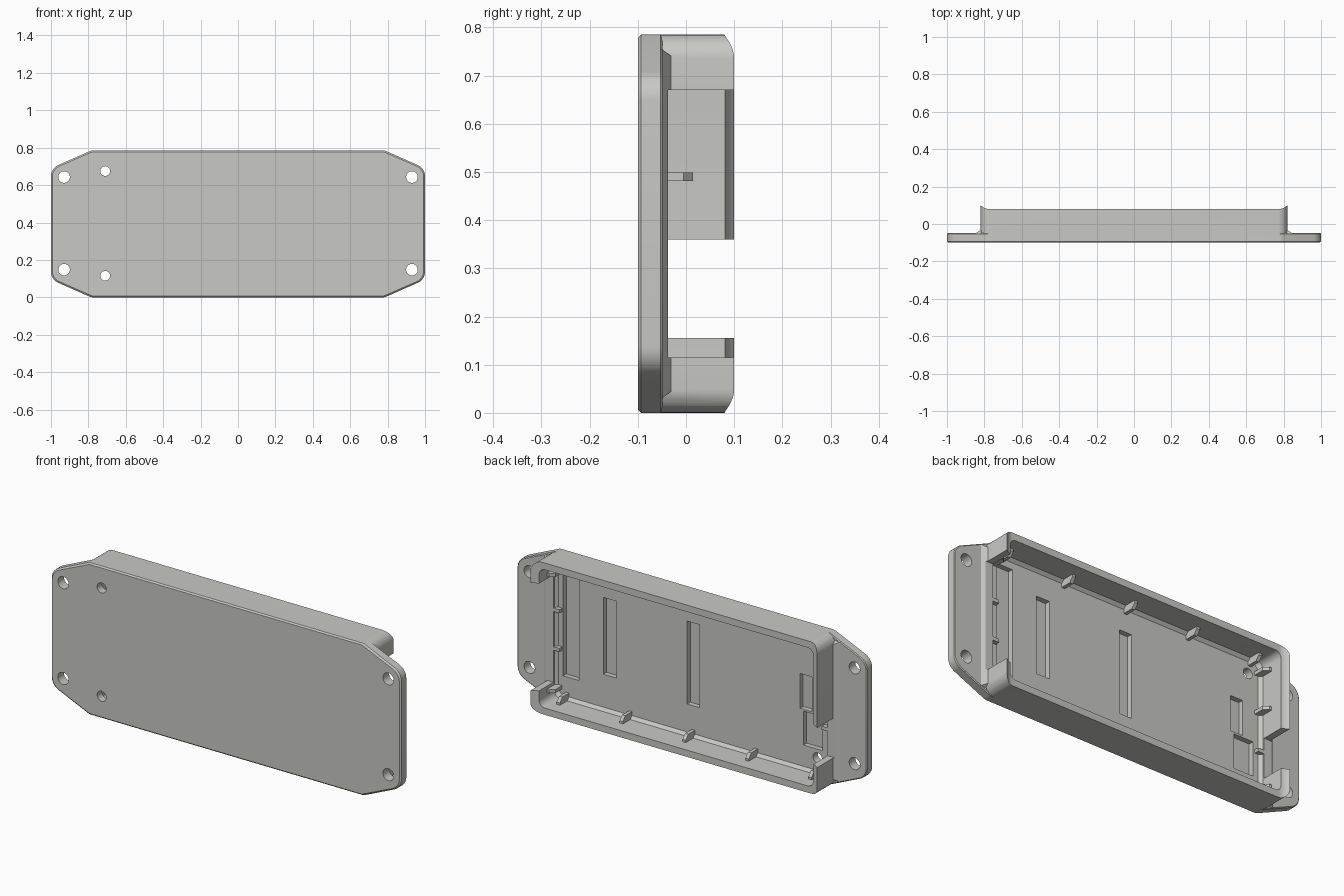
import bpy, bmesh, math
from mathutils import Vector

if "Cube" in bpy.data.objects:
    bpy.data.objects.remove(bpy.data.objects["Cube"])

H = 0.785          # overall height
CZ = H / 2         # centre height
FLOOR = -0.06      # inner floor level
CUT = -0.037       # bottom of the end openings

mat = bpy.data.materials.new("warm_grey_plastic")
mat.diffuse_color = (0.58, 0.58, 0.55, 1)
mat.use_nodes = True
mat.node_tree.nodes["Principled BSDF"].inputs["Base Color"].default_value = mat.diffuse_color


def loft(name, loops):
    """Closed solid skinned through equal-length loops of 3D points."""
    bm = bmesh.new()
    rings = [[bm.verts.new(p) for p in loop] for loop in loops]
    n = len(rings[0])
    for a, b in zip(rings, rings[1:]):
        for i in range(n):
            bm.faces.new((a[i], a[(i + 1) % n], b[(i + 1) % n], b[i]))
    bm.faces.new(rings[0])
    bm.faces.new(rings[-1])
    bmesh.ops.recalc_face_normals(bm, faces=bm.faces)
    me = bpy.data.meshes.new(name)
    bm.to_mesh(me)
    bm.free()
    me.materials.append(mat)
    ob = bpy.data.objects.new(name, me)
    bpy.context.collection.objects.link(ob)
    return ob


def outline(pts, y, inset=0.0, w=1.0, h=CZ):
    """Place a flat outline (x, z) at depth y, optionally shrunk."""
    return [(x * (1 - inset / w), y, CZ + (z - CZ) * (1 - inset / h)) for x, z in pts]


def rounded(corners, steps=8):
    """Round each (x, z, radius) corner of a polygon."""
    out, n = [], len(corners)
    for i in range(n):
        p = Vector(corners[i][:2])
        a = (Vector(corners[i - 1][:2]) - p).normalized()
        b = (Vector(corners[(i + 1) % n][:2]) - p).normalized()
        half = a.angle(b) / 2
        r = corners[i][2]
        t = r / math.tan(half)
        c = p + (a + b).normalized() * (r / math.sin(half))
        s, e = p + a * t - c, p + b * t - c
        ang = s.angle(e)
        for k in range(steps + 1):
            f = k / steps
            v = (s * math.sin((1 - f) * ang) + e * math.sin(f * ang)) / math.sin(ang)
            out.append(tuple(c + v))
    return out


def rect(x0, x1, z0, z1):
    return [(x0, z0), (x1, z0), (x1, z1), (x0, z1)]


def box(name, x0, x1, y0, y1, z0, z1):
    r = rect(x0, x1, z0, z1)
    return loft(name, [outline(r, y0), outline(r, y1)])


def combine(target, other, op):
    """Apply a boolean and discard the helper."""
    m = target.modifiers.new("join", 'BOOLEAN')
    m.operation, m.solver, m.object = op, 'EXACT', other
    dg = bpy.context.evaluated_depsgraph_get()
    me = bpy.data.meshes.new_from_object(target.evaluated_get(dg))
    target.modifiers.clear()
    target.data = me
    bpy.data.objects.remove(other, do_unlink=True)


# Mounting plate with clipped, rounded ends and a chamfered front edge
a, b = 0.785, 0.095
plate = rounded([(-a, 0, .05), (a, 0, .05), (1, b, .065), (1, H - b, .065),
                 (a, H, .05), (-a, H, .05), (-1, H - b, .065), (-1, b, .065)])
body = loft("case_half", [outline(plate, -0.1, 0.007), outline(plate, -0.093),
                          outline(plate, -0.053), outline(plate, -0.049, 0.004)])

# Tray walls
r = 0.05
tray = rounded([(-.82, 0, r), (.82, 0, r), (.82, H, r), (-.82, H, r)])
combine(body, loft("tray", [outline(tray, -0.07), outline(tray, 0.1)]), 'UNION')

# Chamfered foot between each end wall and its flange
for s in (-1, 1):
    low = rect(s * .79, s * .848, .03, H - .03)
    high = rect(s * .79, s * .818, .045, H - .045)
    foot = loft("foot", [outline(low, -.06), outline(low, -.05), outline(high, -.03)])
    combine(body, foot, 'UNION')

# Cavity with a small bevel around the floor
t, r = 0.035, 0.035
cav = rounded([(-.785, t, r), (.785, t, r), (.785, H - t, r), (-.785, H - t, r)])
combine(body, loft("cavity", [outline(cav, FLOOR, .015, .785, .36),
                              outline(cav, FLOOR + .015), outline(cav, 0.2)]), 'DIFFERENCE')

# Rim sweeps up in a hollow curve toward both ends
half = [(.775 + .045 * k / 6, .08 + .02 * (k / 6) ** 2) for k in range(7)] + [(.86, .125), (.86, .2)]
rim = half + [(-x, y) for x, y in reversed(half)]
combine(body, loft("rim_cut", [[(x, y, z) for x, y in rim] for z in (-.1, .9)]), 'DIFFERENCE')

# Openings in the end walls
combine(body, box("wide_opening", .76, .9, CUT, .2, .115, .67), 'DIFFERENCE')
combine(body, box("narrow_opening", -.9, -.76, CUT, .2, .155, .36), 'DIFFERENCE')

# Floor pockets
for x0, x1, z0, z1 in ((.655, .745, .15, .70), (.44, .515, .22, .617), (-.035, .035, .194, .623),
                       (-.68, -.61, .345, .525), (-.74, -.63, .16, .335)):
    combine(body, box("pocket", x0, x1, -.086, 0, z0, z1), 'DIFFERENCE')

# Screw holes
holes = [(x, z, .031) for x in (-.93, .93) for z in (.148, .643)]
holes += [(-.71, z, .026) for z in (.115, .675)]
for x, z, r in holes:
    ring = [(x + r * math.cos(k * math.pi / 16), z + r * math.sin(k * math.pi / 16)) for k in range(32)]
    combine(body, loft("hole", [outline(ring, -.2), outline(ring, 0)]), 'DIFFERENCE')

bpy.context.view_layer.objects.active = body
body.select_set(True)
bpy.ops.object.shade_smooth_by_angle(angle=math.radians(25))


def rib(name, wall, along, inward, top_cut=False):
    """Support rib with a sloped tip, growing inward from a wall point."""
    side = [(FLOOR - .005, -.005), (FLOOR - .005, .035)]
    side += [(CUT, .035), (CUT, -.005)] if top_cut else [(-.005, .035), (.015, .012), (.015, -.005)]
    wall, along, inward = Vector(wall), Vector(along), Vector(inward)
    loft(name, [[wall + along * w + inward * d + Vector((0, y, 0)) for y, d in side]
                for w in (-.009, .009)])


# Ribs on the long walls
for x in (-.72, -.36, 0, .36, .72):
    rib("lower_rib", (x, 0, t), (1, 0, 0), (0, 0, 1))
    rib("upper_rib", (x, 0, H - t), (1, 0, 0), (0, 0, -1))

# Ribs on the end walls, shortened inside the openings
for z in (.09, .29, .49, .69):
    rib("right_rib", (.785, 0, z), (0, 0, 1), (-1, 0, 0), .115 < z < .67)
    rib("left_rib", (-.785, 0, z), (0, 0, 1), (1, 0, 0), .155 < z < .36)
